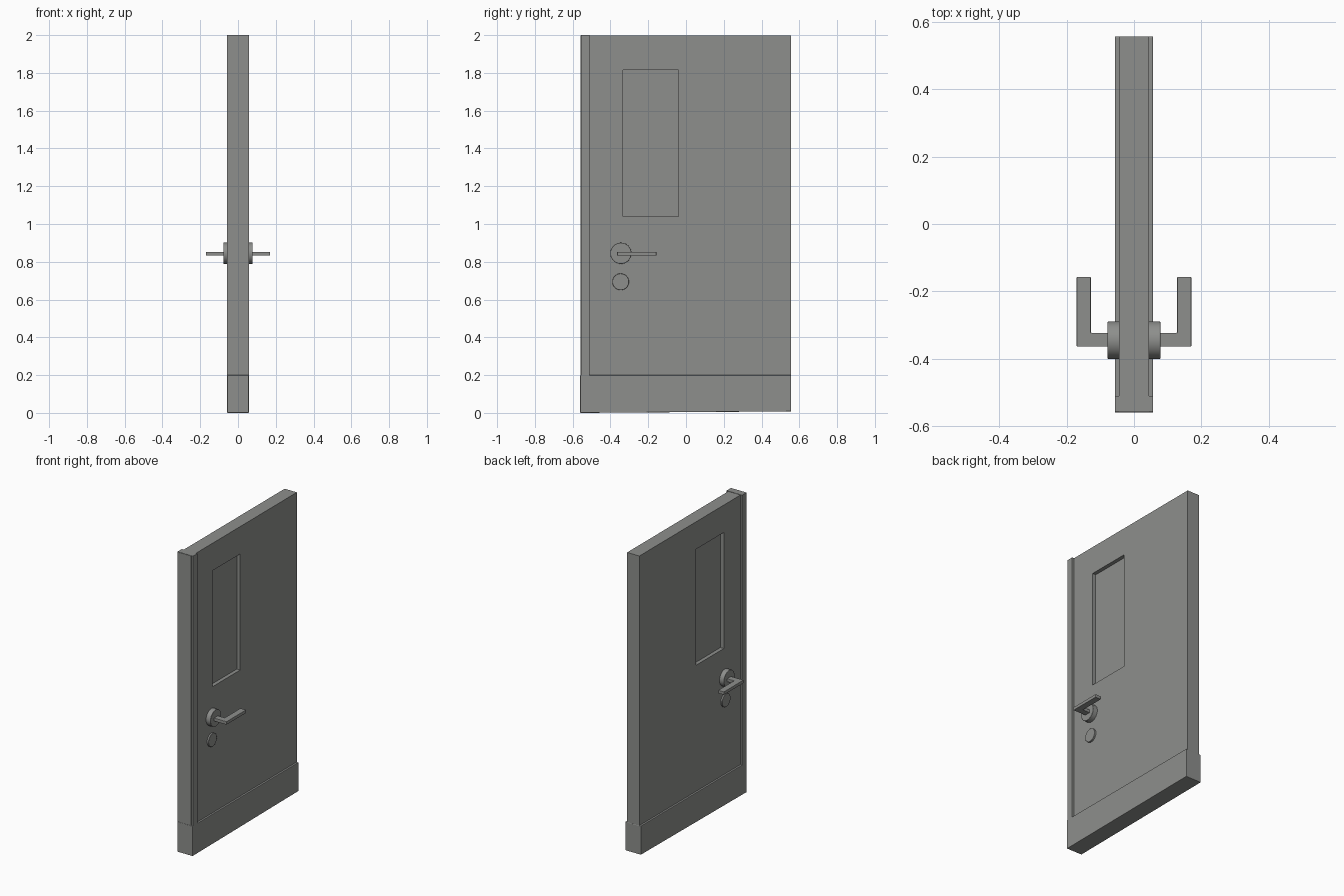
import bpy, bmesh, math
from mathutils import Vector

if "Cube" in bpy.data.objects:
    bpy.data.objects.remove(bpy.data.objects["Cube"])

grey = bpy.data.materials.new("door grey")
grey.diffuse_color = (0.27, 0.275, 0.265, 1)
grey.use_nodes = True
grey.node_tree.nodes["Principled BSDF"].inputs["Base Color"].default_value = grey.diffuse_color


def finish(bm, name, bevel=0.0, smooth=False):
    bmesh.ops.recalc_face_normals(bm, faces=bm.faces)
    me = bpy.data.meshes.new(name)
    bm.to_mesh(me)
    bm.free()
    me.materials.append(grey)
    ob = bpy.data.objects.new(name, me)
    bpy.context.collection.objects.link(ob)
    if bevel:
        mod = ob.modifiers.new("edge", "BEVEL")
        mod.width = bevel
        mod.segments = 2
        mod.limit_method = 'ANGLE'
    if smooth:
        bpy.ops.object.select_all(action='DESELECT')
        ob.select_set(True)
        bpy.context.view_layer.objects.active = ob
        bpy.ops.object.shade_smooth_by_angle(angle=math.radians(35))
    return ob


def box_bm(lo, hi):
    bm = bmesh.new()
    bmesh.ops.create_cube(bm, size=1)
    for v in bm.verts:
        v.co = Vector([(a + b) / 2 + c * (b - a) for a, b, c in zip(lo, hi, v.co)])
    return bm


def disc(name, x0, x1, y, z, r, bevel):
    bm = bmesh.new()
    bmesh.ops.create_cone(bm, cap_ends=True, segments=48, radius1=r, radius2=r, depth=1)
    for v in bm.verts:
        a, b, c = v.co
        v.co = ((x0 + x1) / 2 + c * (x1 - x0), y + a, z + b)
    return finish(bm, name, bevel, True)


# Door slab with a recessed window on both faces
T = 0.045
Y0, Y1, Z0, Z1 = -0.334, -0.041, 1.041, 1.815
bm = box_bm((-T, -0.558, 0.02), (T, 0.556, 1.998))
for axis, vals in ((1, (Y0, Y1)), (2, (Z0, Z1))):
    for val in vals:
        co, no = [0, 0, 0], [0, 0, 0]
        co[axis], no[axis] = val, 1
        bmesh.ops.bisect_plane(bm, geom=bm.verts[:] + bm.edges[:] + bm.faces[:],
                               plane_co=co, plane_no=no)
bm.normal_update()
panes = []
for f in bm.faces:
    c = f.calc_center_median()
    if abs(f.normal.x) > 0.9 and Y0 < c.y < Y1 and Z0 < c.z < Z1:
        panes.append(f)
for f in bmesh.ops.extrude_discrete_faces(bm, faces=panes)["faces"]:
    for v in f.verts:
        v.co.x *= 0.02 / T
finish(bm, "door_slab")

# Thicker vertical strip along the latch edge
finish(box_bm((-0.057, -0.556, 0.19), (0.057, -0.51, 2.0)), "latch_edge_strip")

# Kick plate around the bottom, with a slightly sloping underside
bm = box_bm((-0.057, -0.56, 0), (0.057, 0.557, 0.2))
for v in bm.verts:
    if v.co.z < 0.1 and v.co.y > 0:
        v.co.z = 0.008
finish(bm, "kick_plate", 0.003)

# Handles and locks on both faces
for side, s in (("right", 1), ("left", -1)):
    disc("handle_rose_" + side, s * 0.04, s * 0.078, -0.345, 0.845, 0.056, 0.002)
    disc("lock_cover_" + side, s * 0.04, s * 0.056, -0.346, 0.694, 0.044, 0.002)
    # L-shaped lever
    outline = [(0.07, -0.364), (0.17, -0.364), (0.17, -0.157),
               (0.128, -0.157), (0.128, -0.323), (0.07, -0.323)]
    bm = bmesh.new()
    face = bm.faces.new([bm.verts.new((s * x, y, 0.832)) for x, y in outline])
    ext = bmesh.ops.extrude_face_region(bm, geom=[face], use_keep_orig=True)
    for v in ext["geom"]:
        if isinstance(v, bmesh.types.BMVert):
            v.co.z += 0.021
    finish(bm, "lever_" + side, 0.002)
